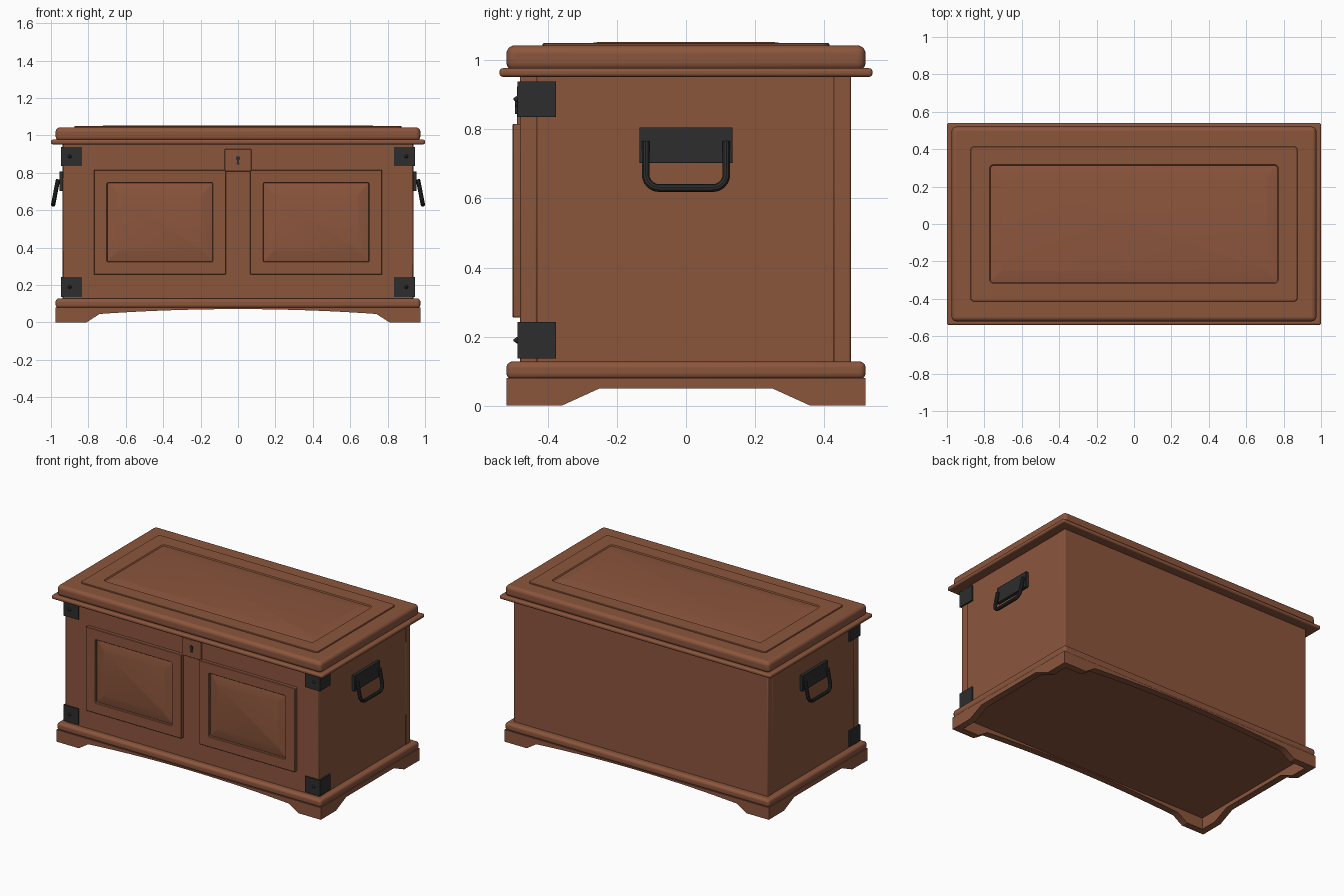
import bpy, bmesh, math
from mathutils import Vector, Matrix

if "Cube" in bpy.data.objects:
    bpy.data.objects.remove(bpy.data.objects["Cube"])


def material(name, rgb):
    m = bpy.data.materials.new(name)
    m.diffuse_color = (*rgb, 1)
    m.use_nodes = True
    m.node_tree.nodes["Principled BSDF"].inputs["Base Color"].default_value = m.diffuse_color
    return m


WOOD = material("reddish_brown_wood", (0.26, 0.092, 0.046))
IRON = material("black_iron", (0.026, 0.026, 0.026))


def finish(name, bm, mat, bevel=0, segments=2):
    bmesh.ops.recalc_face_normals(bm, faces=bm.faces)
    me = bpy.data.meshes.new(name)
    bm.to_mesh(me)
    bm.free()
    me.materials.append(mat)
    ob = bpy.data.objects.new(name, me)
    bpy.context.collection.objects.link(ob)
    if bevel:
        b = ob.modifiers.new("bevel", "BEVEL")
        b.width, b.segments = bevel, segments
    bpy.ops.object.select_all(action='DESELECT')
    bpy.context.view_layer.objects.active = ob
    ob.select_set(True)
    bpy.ops.object.shade_smooth_by_angle(angle=math.radians(30))
    return ob


def box(name, x, y, z, mat=WOOD, bevel=0.003, segments=2):
    bm = bmesh.new()
    size = [b - a for a, b in (x, y, z)]
    mid = [(a + b) / 2 for a, b in (x, y, z)]
    bmesh.ops.create_cube(bm, size=1, matrix=Matrix.Translation(mid) @ Matrix.Diagonal((*size, 1)))
    return finish(name, bm, mat, bevel, segments)


def rounded_rect(hw, hh, r, n=4):
    pts = []
    for k, (sx, sy) in enumerate([(1, 1), (-1, 1), (-1, -1), (1, -1)]):
        for i in range(n + 1):
            a = math.pi / 2 * (k + i / n)
            pts.append((sx * (hw - r) + r * math.cos(a), sy * (hh - r) + r * math.sin(a)))
    return pts


def panel(name, matrix, loops):
    """Framed raised panel: nested rounded rectangles (half width, half height, radius, level)."""
    bm = bmesh.new()
    rings = [[bm.verts.new(matrix @ Vector((u, v, w))) for u, v in rounded_rect(a, b, r)]
             for a, b, r, w in loops]
    for p, q in zip(rings, rings[1:]):
        for i in range(len(p)):
            j = (i + 1) % len(p)
            bm.faces.new((p[i], p[j], q[j], q[i]))
    bm.faces.new(rings[-1])
    bm.faces.new(rings[0][::-1])
    return finish(name, bm, WOOD)


def prism(name, pts, depth, place, mat=WOOD):
    """Extrude a closed outline; place(u, v, d) gives the position."""
    bm = bmesh.new()
    a = [bm.verts.new(place(u, v, depth[0])) for u, v in pts]
    b = [bm.verts.new(place(u, v, depth[1])) for u, v in pts]
    bm.faces.new(a)
    bm.faces.new(b[::-1])
    for i in range(len(a)):
        j = (i + 1) % len(a)
        bm.faces.new((a[i], a[j], b[j], b[i]))
    return finish(name, bm, mat)


# carcass boards
box("front_board", (-0.937, 0.937), (-0.48, -0.43), (0.12, 0.96), bevel=0.005)
box("back_board", (-0.937, 0.937), (0.427, 0.477), (0.12, 0.96), bevel=0.005)
for s, side in ((-1, "left"), (1, "right")):
    box(side + "_board", sorted((s * 0.885, s * 0.935)), (-0.432, 0.429), (0.12, 0.96))

# base moulding and lid
box("base_moulding", (-0.975, 0.975), (-0.52, 0.52), (0.076, 0.128), bevel=0.018, segments=4)
box("lid_lip", (-1, 1), (-0.54, 0.54), (0.952, 0.977), bevel=0.01, segments=4)
box("lid_slab", (-0.975, 0.975), (-0.52, 0.52), (0.97, 1.043), bevel=0.024, segments=5)
panel("lid_panel", Matrix.Translation((0, 0, 1.04)),
      [(0.875, 0.415, 0.022, 0), (0.875, 0.415, 0.022, 0.007), (0.872, 0.412, 0.02, 0.01),
       (0.773, 0.318, 0.022, 0.01), (0.77, 0.315, 0.02, 0.007), (0.768, 0.313, 0.02, 0.0035),
       (0.71, 0.25, 0.003, 0.0135)])

# skirt boards with cut-out feet
arch = [(-0.74 + 1.48 * i / 24, 0.045 + 0.026 * (1 - (2 * i / 24 - 1) ** 2)) for i in range(25)]
long_side = [(-0.975, 0.08), (-0.975, 0), (-0.81, 0)] + arch + [(0.81, 0), (0.975, 0), (0.975, 0.08)]
short_side = [(-0.519, 0.08), (-0.519, 0), (-0.36, 0), (-0.25, 0.05),
              (0.25, 0.05), (0.36, 0), (0.519, 0), (0.519, 0.08)]
for s, side in ((-1, "front"), (1, "back")):
    prism(side + "_skirt", long_side, (s * 0.52, s * 0.475), lambda u, v, d: (u, d, v))
for s, side in ((-1, "left"), (1, "right")):
    prism(side + "_skirt", short_side, (s * 0.9745, s * 0.93), lambda u, v, d: (d, u, v))

# front panels
facing_front = Matrix.Rotation(math.pi / 2, 4, 'X')
for s, side in ((-1, "left"), (1, "right")):
    panel(side + "_front_panel", Matrix.Translation((s * 0.418, -0.478, 0.535)) @ facing_front,
          [(0.353, 0.28, 0.006, 0), (0.353, 0.28, 0.006, 0.022), (0.35, 0.277, 0.004, 0.025),
           (0.284, 0.213, 0.008, 0.025), (0.281, 0.21, 0.006, 0.021), (0.281, 0.21, 0.006, 0.007),
           (0.225, 0.15, 0.003, 0.021)])

# lock plate and keyhole
box("lock_plate", (-0.072, 0.072), (-0.489, -0.47), (0.808, 0.926))
keyhole = [(0.012 * math.cos(math.radians(a)), 0.877 + 0.012 * math.sin(math.radians(a)))
           for a in range(-60, 241, 20)] + [(-0.007, 0.845), (0.007, 0.845)]
prism("keyhole", keyhole, (-0.485, -0.495), lambda u, v, d: (u, d, v), IRON)

# iron corner brackets with studs
for s, side in ((-1, "left"), (1, "right")):
    for z0, z1, level in ((0.137, 0.242, "lower"), (0.836, 0.939, "upper")):
        name = f"{level}_{side}_"
        outline = [(0.835, -0.488), (0.946, -0.488), (0.946, -0.376),
                   (0.93, -0.376), (0.93, -0.475), (0.835, -0.475)]
        prism(name + "bracket", outline, (z0, z1), lambda u, v, d: (s * u, v, d), IRON)
        bm = bmesh.new()
        bmesh.ops.create_cone(bm, cap_ends=True, segments=12, radius1=0.011, radius2=0.003, depth=0.012,
                              matrix=Matrix.Translation((s * 0.9, -0.493, (z0 + z1) / 2)) @ facing_front)
        finish(name + "stud", bm, IRON)

# side handles: plate and swinging bail
for s, side in ((-1, "left"), (1, "right")):
    box(side + "_handle_plate", sorted((s * 0.93, s * 0.955)), (-0.135, 0.135), (0.702, 0.806), IRON)
    half = [(0.117, 0.765)] + [(0.077 + 0.04 * math.cos(a), 0.67 - 0.04 * math.sin(a))
                               for a in (math.pi / 2 * i / 6 for i in range(7))]
    path = half + [(-y, z) for y, z in reversed(half)]
    pts = [Vector((s * (0.962 + (0.765 - z) * 0.195), y, z)) for y, z in path]
    bm = bmesh.new()
    rings = []
    for i, p in enumerate(pts):
        t = (pts[min(i + 1, len(pts) - 1)] - pts[max(i - 1, 0)]).normalized()
        n = Vector((s, 0, 0.195)).normalized()
        b = t.cross(n)
        rings.append([bm.verts.new(p + 0.0115 * (n * math.cos(k * math.pi / 5) + b * math.sin(k * math.pi / 5)))
                      for k in range(10)])
    for p, q in zip(rings, rings[1:]):
        for k in range(10):
            bm.faces.new((p[k], p[(k + 1) % 10], q[(k + 1) % 10], q[k]))
    bm.faces.new(rings[0])
    bm.faces.new(rings[-1])
    finish(side + "_handle_bail", bm, IRON)
